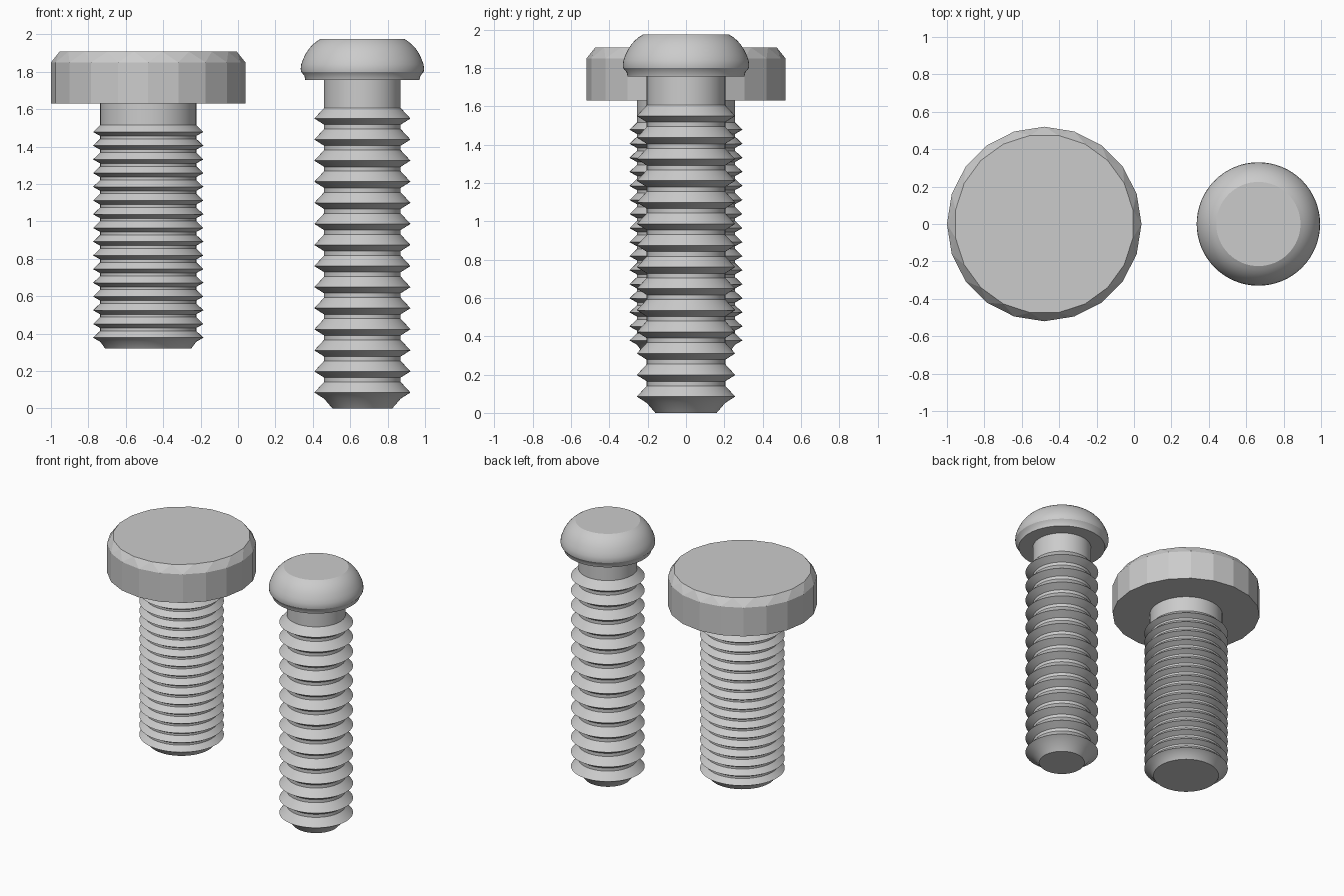
import bpy, bmesh, math

if "Cube" in bpy.data.objects:
    bpy.data.objects.remove(bpy.data.objects["Cube"])


def finish(bm, name, x, smooth=True):
    bmesh.ops.recalc_face_normals(bm, faces=bm.faces[:])
    me = bpy.data.meshes.new(name)
    bm.to_mesh(me)
    bm.free()
    ob = bpy.data.objects.new(name, me)
    ob.location.x = x
    bpy.context.collection.objects.link(ob)
    if smooth:
        bpy.ops.object.select_all(action='DESELECT')
        ob.select_set(True)
        bpy.context.view_layer.objects.active = ob
        bpy.ops.object.shade_smooth_by_angle(angle=math.radians(28))
    return ob


def skin(bm, rings):
    # closed solid through equal rings of vertices
    n = len(rings[0])
    for a, b in zip(rings, rings[1:]):
        for i in range(n):
            j = (i + 1) % n
            bm.faces.new((a[i], a[j], b[j], b[i]))
    bm.faces.new(rings[0][::-1])
    bm.faces.new(rings[-1])


def ring(bm, r, z, n, offset=0.0):
    return [bm.verts.new((r * math.cos(2 * math.pi * (i + offset) / n),
                          r * math.sin(2 * math.pi * (i + offset) / n), z))
            for i in range(n)]


def lathe(name, x, profile, n=64):
    bm = bmesh.new()
    skin(bm, [ring(bm, r, z, n) for r, z in profile])
    return finish(bm, name, x)


def threaded_shank(name, x, tip_r, tip_z, root, crest, first, last, count, neck_top):
    # chamfered tip, stacked thread ridges, then the plain neck
    pitch = (last - first) / (count - 1)
    prof = [(tip_r, tip_z)]
    for i in range(count):
        z = first + i * pitch
        prof += [(root, z - 0.29 * pitch), (crest, z), (root, z + 0.5 * pitch)]
    prof.append((root, neck_top))
    return lathe(name, x, prof)


LEFT, RIGHT = -0.48, 0.665

# wide short bolt
threaded_shank("wide_bolt_shank", LEFT, 0.23, 0.32, 0.257, 0.295,
               0.378, 1.478, 16, 1.64)

# faceted head with zigzag chamfer between the offset top ring and the corners
bm = bmesh.new()
N = 20
low = ring(bm, 0.52, 1.63, N)
mid = ring(bm, 0.52, 1.85, N)
top = ring(bm, 0.48, 1.907, N, 0.5)
skin(bm, [low, mid])
bm.faces.ensure_lookup_table()
bm.faces.remove(bm.faces[-1])
for i in range(N):
    j = (i + 1) % N
    bm.faces.new((mid[i], mid[j], top[i]))
    bm.faces.new((mid[j], top[j], top[i]))
bm.faces.new(top)
finish(bm, "wide_bolt_head", LEFT, smooth=False)

# slim long bolt
threaded_shank("slim_bolt_shank", RIGHT, 0.16, 0.0, 0.205, 0.257,
               0.085, 1.55, 14, 1.77)

# domed head
lathe("slim_bolt_head", RIGHT,
      [(0.305, 1.755), (0.31, 1.778), (0.328, 1.80), (0.33, 1.815),
       (0.327, 1.84), (0.317, 1.867), (0.303, 1.897), (0.285, 1.924),
       (0.265, 1.946), (0.244, 1.963), (0.225, 1.975)])
